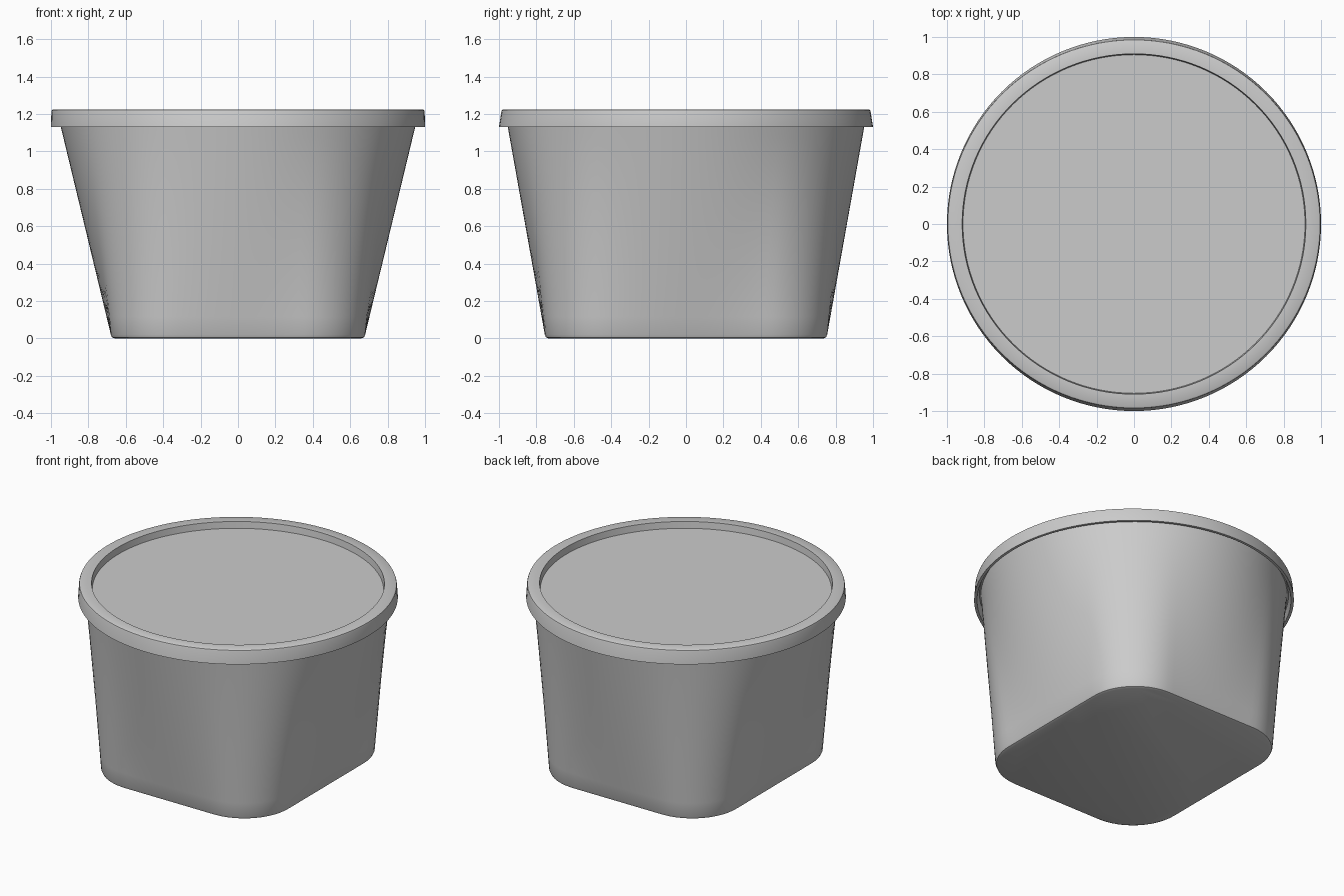
import bpy, bmesh
from math import cos, sin, pi, sqrt, radians

if "Cube" in bpy.data.objects:
    bpy.data.objects.remove(bpy.data.objects["Cube"])

N = 128


def ellipse(a, b, z):
    return [(a * cos(2 * pi * i / N), b * sin(2 * pi * i / N), z) for i in range(N)]


def rounded_rect(a, b, r, z):
    """Rounded rectangle sampled at even polar angles."""
    pts = []
    for i in range(N):
        c, s = cos(2 * pi * i / N), sin(2 * pi * i / N)
        ac, as_ = max(abs(c), 1e-9), max(abs(s), 1e-9)
        t = min(a / ac, b / as_)
        px, py = a - r, b - r                      # corner arc centre
        if t * ac > px and t * as_ > py:
            d = ac * px + as_ * py
            t = d + sqrt(max(d * d - (px * px + py * py - r * r), 0))
        pts.append((t * c, t * s, z))
    return pts


def blend(p, q, t):
    return [tuple(u + (v - u) * t for u, v in zip(a, b)) for a, b in zip(p, q)]


def loft(name, rings, cap_first=False, cap_last=False):
    bm = bmesh.new()
    vs = [[bm.verts.new(p) for p in ring] for ring in rings]
    for lo, hi in zip(vs, vs[1:]):
        for i in range(N):
            j = (i + 1) % N
            bm.faces.new((lo[i], lo[j], hi[j], hi[i]))
    if cap_first:
        bm.faces.new(vs[0][::-1])
    if cap_last:
        bm.faces.new(vs[-1])
    bmesh.ops.recalc_face_normals(bm, faces=bm.faces)
    me = bpy.data.meshes.new(name)
    bm.to_mesh(me)
    bm.free()
    ob = bpy.data.objects.new(name, me)
    bpy.context.collection.objects.link(ob)
    bpy.context.view_layer.objects.active = ob
    ob.select_set(True)
    bpy.ops.object.shade_smooth_by_angle(angle=radians(35))
    ob.select_set(False)
    return ob


# Tub: rounded-rectangle base lofting into a round mouth, softened bottom edge
base = rounded_rect(0.68, 0.755, 0.34, 0.02)
mouth = ellipse(0.957, 0.96, 1.17)
tub_rings = [rounded_rect(0.66, 0.735, 0.32, 0.0),
             rounded_rect(0.674, 0.749, 0.334, 0.006)]
tub_rings += [blend(base, mouth, k / 12) for k in range(13)]
loft("tub", tub_rings, cap_first=True)

# Lid: underside, hollow skirt, flat rim and recessed panel as one profile
lid_profile = [
    (0.900, 0.895, 1.165),   # underside of panel
    (0.970, 0.962, 1.170),
    (0.982, 0.982, 1.130),   # skirt inner edge
    (1.000, 1.000, 1.130),   # skirt outer edge
    (0.998, 0.987, 1.212),
    (0.995, 0.984, 1.221),
    (0.988, 0.977, 1.225),   # rim top
    (0.919, 0.910, 1.225),
    (0.914, 0.905, 1.180),   # recessed panel
]
loft("lid", [ellipse(*p) for p in lid_profile], cap_first=True, cap_last=True)
